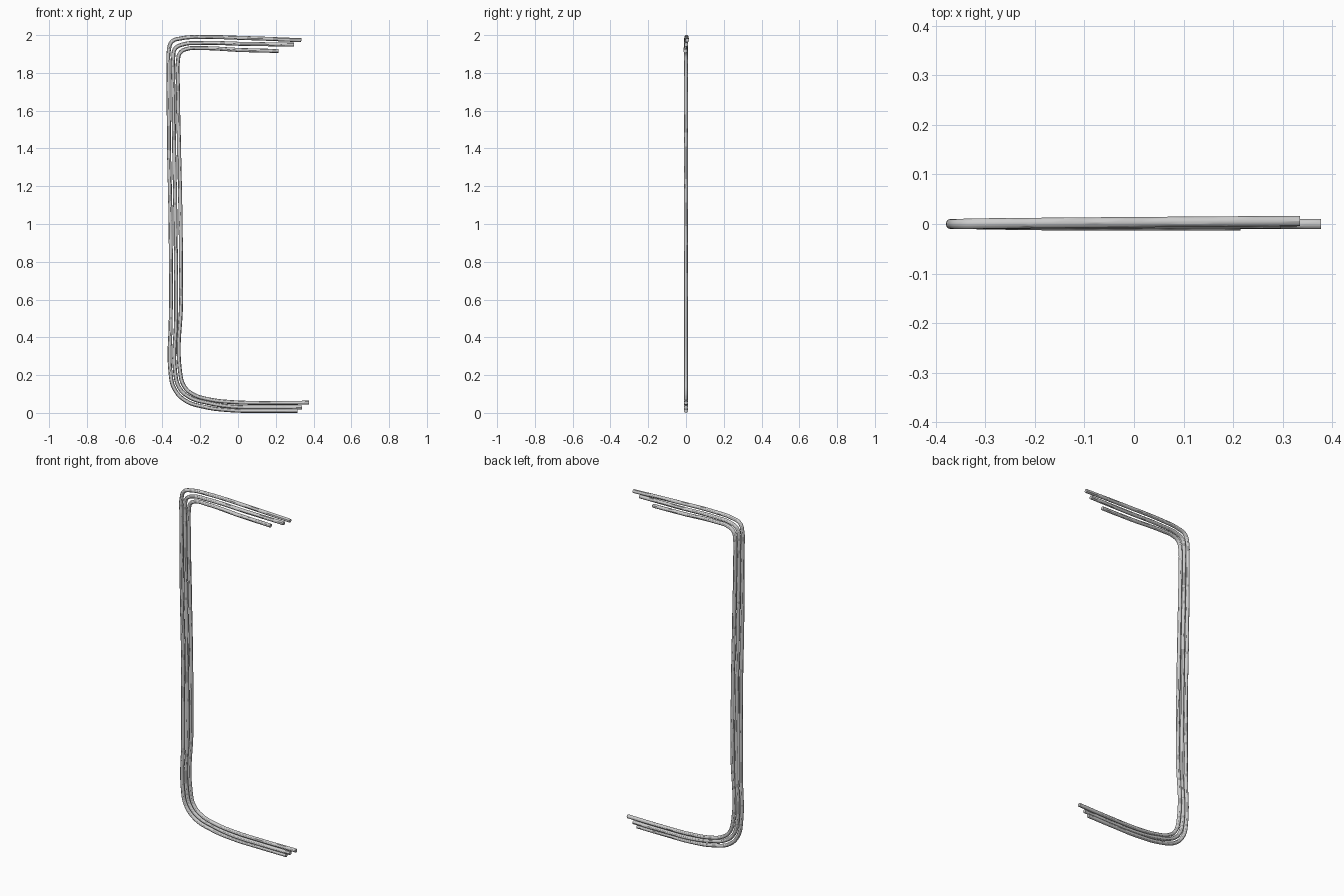
import bpy

RADIUS = 0.0105


def bent_rod(name, points):
    """Round capped tube swept along a smooth path of (x, y, z) points."""
    cu = bpy.data.curves.new(name, 'CURVE')
    cu.dimensions = '3D'
    cu.bevel_depth = RADIUS
    cu.bevel_resolution = 4
    cu.resolution_u = 8
    cu.use_fill_caps = True
    sp = cu.splines.new('BEZIER')
    sp.bezier_points.add(len(points) - 1)
    for bp, co in zip(sp.bezier_points, points):
        bp.co = co
        bp.handle_left_type = bp.handle_right_type = 'AUTO'
    tmp = bpy.data.objects.new(name + "_path", cu)
    bpy.context.collection.objects.link(tmp)
    bpy.context.view_layer.update()
    mesh = bpy.data.meshes.new_from_object(
        tmp.evaluated_get(bpy.context.evaluated_depsgraph_get()))
    bpy.data.objects.remove(tmp)
    ob = bpy.data.objects.new(name, mesh)
    bpy.context.collection.objects.link(ob)
    bpy.ops.object.select_all(action='DESELECT')
    ob.select_set(True)
    bpy.context.view_layer.objects.active = ob
    bpy.ops.object.shade_smooth_by_angle()


# Outer rod: top arm, upright, lower arm
bent_rod("outer_rod", [
    (0.335, 0.006, 1.973), (0.05, 0.004, 1.984), (-0.2, 0.002, 1.9895),
    (-0.30, 0.001, 1.983), (-0.35, 0, 1.965), (-0.366, 0, 1.92),
    (-0.367, 0, 1.82), (-0.365, 0, 1.4), (-0.357, 0, 1.0),
    (-0.356, 0, 0.5), (-0.357, 0, 0.21), (-0.338, 0, 0.13),
    (-0.28, 0, 0.066), (-0.18, 0, 0.032), (-0.04, 0, 0.014),
    (0.14, 0, 0.0105), (0.315, 0, 0.0105)])

# Middle rod
bent_rod("middle_rod", [
    (0.297, 0.001, 1.950), (0.05, 0.001, 1.953), (-0.2, 0, 1.958),
    (-0.29, 0, 1.951), (-0.333, 0, 1.928), (-0.343, 0, 1.88),
    (-0.343, 0, 1.78), (-0.338, 0, 1.4), (-0.331, 0, 1.0),
    (-0.328, 0, 0.5), (-0.332, 0, 0.21), (-0.31, 0, 0.132),
    (-0.255, 0, 0.082), (-0.16, 0, 0.053), (-0.04, 0, 0.034),
    (0.14, 0, 0.029), (0.340, 0, 0.029)])

# Inner rod
bent_rod("inner_rod", [
    (0.215, -0.003, 1.916), (0.02, -0.003, 1.921), (-0.2, -0.002, 1.931),
    (-0.27, -0.001, 1.927), (-0.306, -0.001, 1.907), (-0.318, 0, 1.86),
    (-0.319, 0, 1.76), (-0.312, 0, 1.4), (-0.304, 0, 1.0),
    (-0.301, 0, 0.6), (-0.307, 0, 0.22), (-0.283, 0, 0.138),
    (-0.235, 0, 0.097), (-0.15, 0, 0.071), (-0.03, 0, 0.057),
    (0.14, 0, 0.053), (0.377, 0, 0.054)])
